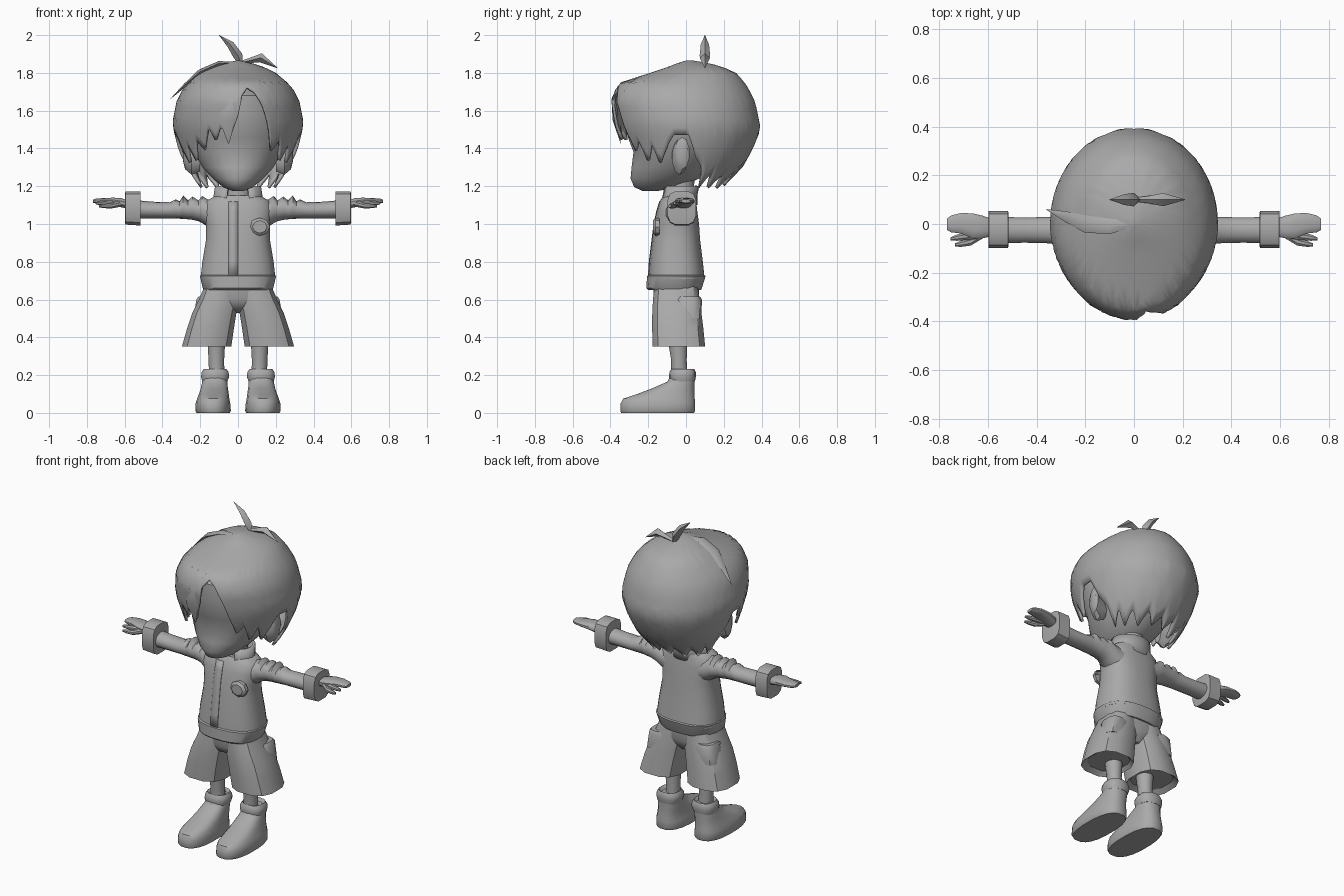
import bpy, bmesh, math
from mathutils import Vector

grey = bpy.data.materials.new("plain grey")
grey.diffuse_color = (0.4, 0.4, 0.4, 1)


def lerp_table(table, t):
    """Linear lookup in rows whose first entry is the key (ascending)."""
    if t <= table[0][0]:
        return table[0][1:]
    for a, b in zip(table, table[1:]):
        if t <= b[0]:
            f = (t - a[0]) / (b[0] - a[0])
            return [p + (q - p) * f for p, q in zip(a[1:], b[1:])]
    return table[-1][1:]


def finish(name, bm, mirror=False, thick=0, angle=40):
    bmesh.ops.recalc_face_normals(bm, faces=bm.faces)
    me = bpy.data.meshes.new(name)
    bm.to_mesh(me)
    bm.free()
    me.materials.append(grey)
    ob = bpy.data.objects.new(name, me)
    bpy.context.collection.objects.link(ob)
    if thick:
        m = ob.modifiers.new("thickness", 'SOLIDIFY')
        m.thickness = thick
    if mirror:
        ob.modifiers.new("mirror", 'MIRROR').use_mirror_merge = False
    bpy.ops.object.select_all(action='DESELECT')
    ob.select_set(True)
    bpy.context.view_layer.objects.active = ob
    bpy.ops.object.shade_smooth_by_angle(angle=math.radians(angle))
    return ob


def skin(bm, rings, closed=True):
    n = len(rings[0])
    for r, s in zip(rings, rings[1:]):
        for i in range(n if closed else n - 1):
            j = (i + 1) % n
            bm.faces.new((r[i], r[j], s[j], s[i]))


def loft(name, axis, rows, n=16, power=1.0, mirror=False, cap=True, angle=40):
    """Rows are (position, a min, a max, b min, b max): a, b = x, y or y, z."""
    bm = bmesh.new()
    rings = []
    for p, a0, a1, b0, b1 in rows:
        ring = []
        for i in range(n):
            t = 2 * math.pi * (i + 0.5) / n
            c, s = math.cos(t), math.sin(t)
            a = (a0 + a1) / 2 + (a1 - a0) / 2 * math.copysign(abs(c) ** power, c)
            b = (b0 + b1) / 2 + (b1 - b0) / 2 * math.copysign(abs(s) ** power, s)
            ring.append(bm.verts.new((a, b, p) if axis == 'z' else (p, a, b)))
        rings.append(ring)
    skin(bm, rings)
    if cap:
        bm.faces.new(rings[0])
        bm.faces.new(rings[-1])
    return finish(name, bm, mirror, angle=angle)


def leaf(name, pts, width, side, depth):
    """Pointed lock of hair: a diamond section along a path, tapering at both ends."""
    bm = bmesh.new()
    pts = [Vector(p) for p in pts]
    side = Vector(side).normalized()
    rings = []
    for k, p in enumerate(pts):
        d = pts[min(k + 1, len(pts) - 1)] - pts[max(k - 1, 0)]
        out = d.cross(side).normalized()
        w = width[k]
        rings.append([bm.verts.new(p + v) for v in
                      (side * w, out * w * depth, -side * w, -out * w * depth)])
    skin(bm, rings)
    bm.faces.new(rings[0])
    bm.faces.new(rings[-1])
    return finish(name, bm, angle=60)


# --- head, ears, neck ---
loft("head", 'z', [
    (1.175, -.03, .03, -.23, -.15), (1.195, -.08, .08, -.275, -.03), (1.24, -.135, .135, -.295, .07),
    (1.3, -.19, .19, -.29, .13), (1.38, -.235, .235, -.28, .18), (1.46, -.265, .265, -.31, .22),
    (1.58, -.28, .28, -.335, .24), (1.68, -.24, .24, -.33, .22), (1.76, -.14, .14, -.2, .14)], n=24)
loft("ear", 'x', [(.2, -.06, .0, 1.28, 1.42), (.245, -.075, .01, 1.26, 1.45),
                  (.28, -.06, .02, 1.29, 1.46), (.29, -.04, .01, 1.33, 1.43)], n=10, mirror=True)
loft("neck", 'z', [(1.08, -.075, .075, -.1, .04), (1.3, -.075, .075, -.1, .05)], n=12)

# --- hair cap: rings by height, cut along a jagged lower edge by azimuth ---
shape = [(1.18, .21, -.23, .19), (1.24, .25, -.26, .24), (1.3, .28, -.3, .3), (1.4, .318, -.33, .355),
         (1.5, .342, -.37, .395), (1.55, .345, -.38, .387), (1.65, .325, -.395, .365),
         (1.71, .295, -.375, .335), (1.75, .26, -.345, .31), (1.8, .2, -.19, .265),
         (1.83, .14, -.1, .2), (1.85, .08, -.05, .13), (1.865, .01, 0, .04)]
side_edge = [(42, 1.44), (49, 1.32), (56, 1.42), (63, 1.31), (72, 1.42), (78, 1.47), (90, 1.47),
             (97, 1.36), (107, 1.29), (114, 1.19), (121, 1.27), (129, 1.18), (139, 1.26), (149, 1.18),
             (160, 1.26), (170, 1.2), (180, 1.25)]
front_edge = [(-34, 1.39), (-27, 1.51), (-21, 1.43), (-15, 1.52), (-9, 1.43), (-3, 1.52), (0, 1.57),
              (4, 1.68), (10, 1.725), (17, 1.7), (23, 1.64), (28, 1.52), (34, 1.385)]
edge = [(-a, z) for a, z in reversed(side_edge)] + front_edge + side_edge
bm = bmesh.new()
rows = 16
cols = []
for i in range(180):
    deg = -180 + 2 * i
    a = math.radians(deg)
    low = lerp_table(edge, deg)[0]
    col = []
    for k in range(rows + 1):
        z = 1.865 + (low - 1.865) * (k / rows) ** 1.6
        hx, yf, yb = lerp_table(shape, z)
        cy, hy = (yf + yb) / 2, (yb - yf) / 2
        col.append(bm.verts.new((hx * math.sin(a), cy - hy * math.cos(a), z)))
    cols.append(col)
skin(bm, cols + [cols[0]], closed=False)
bm.faces.new([c[0] for c in cols])
finish("hair", bm, thick=.015, angle=50)

# --- loose locks ---
leaf("top_tuft", [(.02, .1, 1.84), (0, .1, 1.89), (-.04, .1, 1.95), (-.1, .1, 2.0)],
     (.008, .028, .022, .001), (0, 1, 0), .9)
leaf("side_tuft", [(0, .1, 1.85), (.06, .1, 1.865), (.12, .1, 1.88), (.21, .1, 1.825)],
     (.008, .015, .027, .001), (0, 1, 0), .9)
leaf("side_lock", [(.02, 0, 1.855), (-.1, -.01, 1.85), (-.2, 0, 1.805), (-.28, .03, 1.735), (-.36, .06, 1.66)],
     (.008, .032, .035, .022, .001), (.1, 1, 0), .4)
leaf("fringe_lock", [(.01, -.355, 1.73), (-.03, -.38, 1.66), (-.055, -.375, 1.55), (-.05, -.345, 1.425)],
     (.02, .05, .045, .002), (1, -.1, 0), .3)

# --- jacket, hem, collar ---
loft("jacket", 'z', [
    (.71, -.2, .2, -.2, .1), (.8, -.19, .19, -.195, .09), (.92, -.17, .17, -.18, .075),
    (1.0, -.17, .17, -.17, .07), (1.07, -.185, .185, -.155, .06), (1.12, -.17, .17, -.14, .055),
    (1.15, -.12, .12, -.12, .05)], n=24, power=.8)
loft("jacket_hem", 'z', [(.65, -.18, .18, -.2, .08), (.66, -.188, .188, -.21, .085),
                         (.725, -.203, .203, -.208, .105), (.735, -.19, .19, -.19, .09)], n=24, power=.8)
bm = bmesh.new()
rings = []
for z, hx, y0, y1 in [(1.1, .14, -.14, .06), (1.15, .13, -.135, .06), (1.2, .122, -.125, .07)]:
    ring = []
    for i in range(17):
        a = math.radians(28 + 304 * i / 16)
        ring.append(bm.verts.new((hx * math.sin(a), (y0 + y1) / 2 - (y1 - y0) / 2 * math.cos(a), z)))
    rings.append(ring)
skin(bm, rings, closed=False)
finish("collar", bm, thick=.015)

# --- thin front flap and chest patch ---
bm = bmesh.new()
strip = [[bm.verts.new((x, y - .002, z)) for x in (-.05, 0)]
         for z, y in ((.72, -.2), (.8, -.195), (.92, -.18), (1.0, -.17), (1.07, -.155), (1.12, -.14))]
skin(bm, strip, closed=False)
finish("front_flap", bm, thick=.003)
bm = bmesh.new()
patch = [[bm.verts.new((.115 + .055 * s * math.cos(math.pi * i / 4), y,
                        .985 + .048 * s * math.sin(math.pi * i / 4))) for i in range(8)]
         for y, s in ((-.14, 1), (-.162, 1), (-.175, .7))]
skin(bm, patch)
bm.faces.new(patch[-1])
finish("chest_patch", bm)

# --- sleeves with folds, cuffs ---
loft("sleeve", 'x', [
    (.1, -.12, .05, .95, 1.13), (.16, -.11, .045, .985, 1.13), (.19, -.1, .045, 1.005, 1.148),
    (.21, -.09, .04, 1.015, 1.125), (.24, -.09, .04, 1.022, 1.145), (.265, -.085, .035, 1.025, 1.125),
    (.29, -.09, .035, 1.027, 1.15), (.31, -.083, .03, 1.028, 1.12), (.33, -.083, .03, 1.028, 1.13),
    (.36, -.08, .03, 1.03, 1.115), (.45, -.078, .028, 1.03, 1.118), (.53, -.08, .03, 1.03, 1.125)],
     n=14, mirror=True)
loft("cuff", 'x', [(.515, -.09, .045, 1.0, 1.165), (.517, -.1, .055, .99, 1.175), (.596, -.1, .055, .995, 1.175),
                   (.598, -.085, .04, 1.01, 1.16)], n=12, power=.6, mirror=True)

# --- hands: flat palm with joined fingers, a lower finger and a thumb ---
loft("palm", 'x', [(.58, -.05, .02, 1.08, 1.125), (.62, -.06, .035, 1.088, 1.138), (.66, -.06, .045, 1.1, 1.14),
                   (.71, -.04, .046, 1.106, 1.138), (.75, -.035, .036, 1.108, 1.135),
                   (.768, -.025, .022, 1.112, 1.13)], n=12, power=.8, mirror=True)
for name, y, z, tip in (("index_finger", -.05, 1.11, .752), ("thumb", -.075, 1.095, .735)):
    loft(name, 'x', [(.62, -.06, -.02, 1.09, 1.125), (.67, y - .015, y + .02, z - .014, z + .016),
                     (tip - .025, y - .02, y + .008, z - .012, z + .012),
                     (tip, y - .018, y - .004, z - .007, z + .007)], n=8, mirror=True)

# --- shorts with low side pockets ---
loft("shorts_hip", 'z', [(.53, -.03, .03, -.1, .03), (.56, -.11, .11, -.155, .055), (.6, -.18, .18, -.172, .07),
                         (.68, -.185, .185, -.175, .07)], n=20, power=.8)
loft("shorts_leg", 'z', [(.375, .05, .27, -.15, .08), (.352, .032, .3, -.18, .105), (.45, .018, .272, -.183, .095),
                         (.53, .005, .245, -.182, .085), (.6, -.01, .21, -.178, .075), (.67, -.01, .18, -.17, .065)],
     n=12, power=.75, mirror=True, angle=35)
loft("shorts_pocket", 'z', [(.5, .1, .24, -.06, .082), (.6, .1, .222, -.06, .084), (.615, .1, .212, -.05, .075)],
     n=10, power=.7, mirror=True)

# --- legs and shoes ---
loft("leg", 'z', [(.18, .07, .155, -.08, .01), (.28, .072, .157, -.08, .005), (.4, .065, .165, -.1, .01)],
     n=12, mirror=True)
loft("shoe", 'z', [
    (0, .042, .22, -.345, .045), (.012, .037, .227, -.35, .05), (.05, .04, .225, -.348, .05),
    (.075, .045, .217, -.335, .048), (.1, .048, .208, -.26, .046), (.13, .053, .198, -.18, .045),
    (.165, .056, .19, -.1, .045), (.19, .06, .185, -.085, .045)], n=20, power=.8, mirror=True)
loft("shoe_collar", 'z', [(.165, .055, .19, -.085, .047), (.19, .046, .197, -.09, .052), (.215, .048, .195, -.088, .052),
                          (.232, .06, .183, -.078, .044), (.215, .075, .165, -.065, .03)],
     n=14, power=.8, mirror=True)
